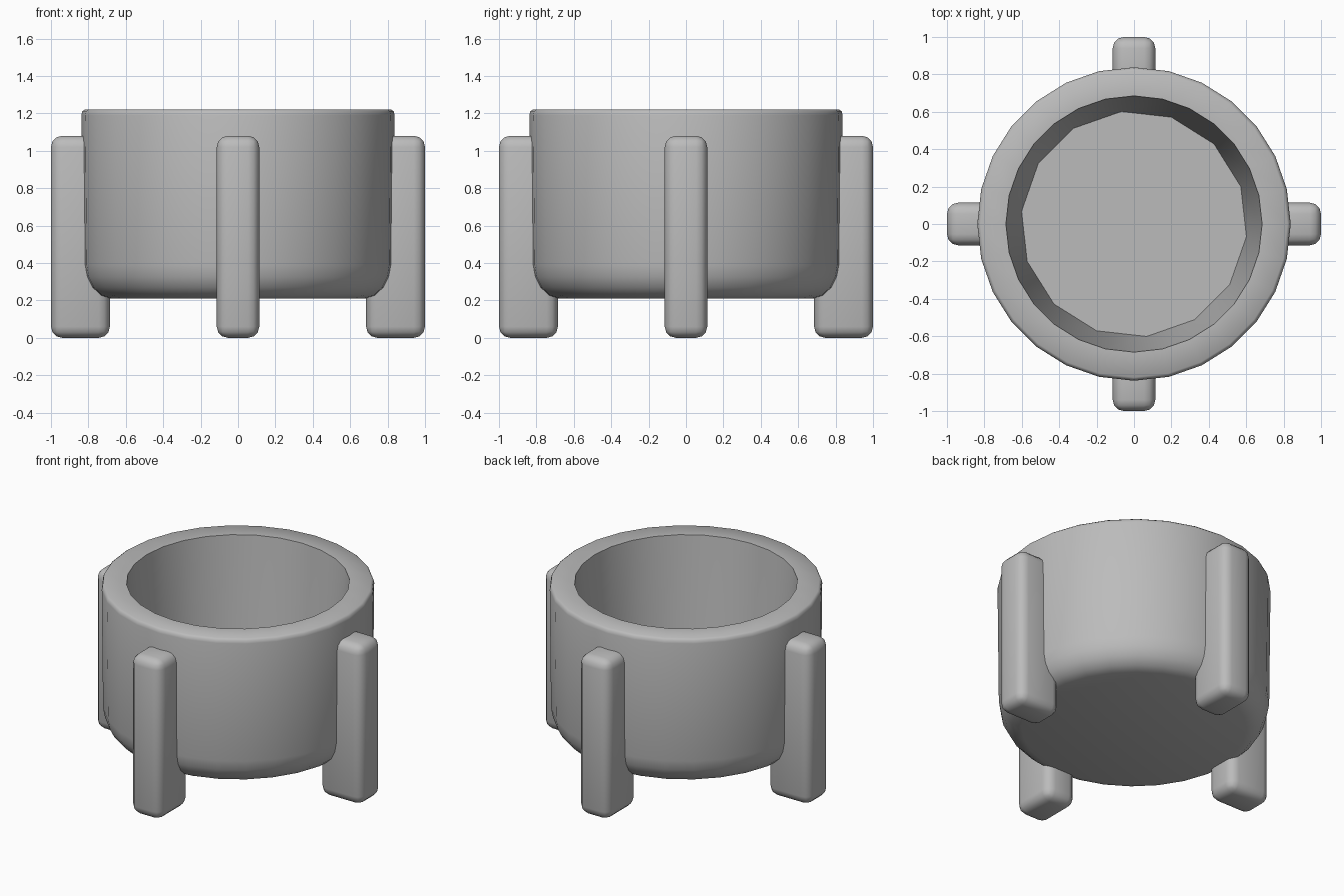
import bpy, bmesh
from math import sin, cos, pi, radians

cube = bpy.data.objects.get("Cube")
if cube:
    bpy.data.objects.remove(cube, do_unlink=True)

# Single grey material
GREY = (0.5, 0.5, 0.5, 1)
grey = bpy.data.materials.new("plain grey")
grey.use_nodes = True
grey.diffuse_color = GREY
grey.node_tree.nodes["Principled BSDF"].inputs["Base Color"].default_value = GREY


def finish(name, bm, angle):
    """Turn a bmesh into a smooth shaded object."""
    bmesh.ops.recalc_face_normals(bm, faces=bm.faces)
    mesh = bpy.data.meshes.new(name)
    bm.to_mesh(mesh)
    bm.free()
    mesh.materials.append(grey)
    obj = bpy.data.objects.new(name, mesh)
    bpy.context.collection.objects.link(obj)
    bpy.ops.object.select_all(action="DESELECT")
    obj.select_set(True)
    bpy.context.view_layer.objects.active = obj
    bpy.ops.object.shade_smooth_by_angle(angle=radians(angle))
    return obj


# Pot: revolved wall with rounded foot, thick rim and tapered cavity
SIDES = 28
STEP = 2 * pi / SIDES
profile = [(0.69, 0.21), (0.745, 0.228), (0.79, 0.27), (0.818, 0.325), (0.83, 0.39),
           (0.838, 1.19), (0.833, 1.21), (0.82, 1.22), (0.685, 1.22)]
bm = bmesh.new()
rings = [[bm.verts.new((r * cos(i * STEP), r * sin(i * STEP), z)) for i in range(SIDES)]
         for r, z in profile]
for low, high in zip(rings, rings[1:]):
    for i in range(SIDES):
        j = (i + 1) % SIDES
        bm.faces.new((low[i], low[j], high[j], high[i]))
bm.faces.new(rings[0])

# Cavity floor has half as many sides as the rim
rim = rings[-1]
floor = [bm.verts.new((0.605 * cos((i + 0.5) * STEP), 0.605 * sin((i + 0.5) * STEP), 0.35))
         for i in range(1, SIDES, 2)]
for k, vert in enumerate(floor):
    a, b, c = (rim[(2 * k + n) % SIDES] for n in (1, 2, 3))
    bm.faces.new((a, b, vert))
    bm.faces.new((b, c, floor[(k + 1) % len(floor)], vert))
bm.faces.new(floor)
finish("pot", bm, 40)

# Four rounded legs set into the wall
for n, side in enumerate(("left", "back", "right", "front")):
    bm = bmesh.new()
    bmesh.ops.create_cube(bm, size=1)
    bmesh.ops.scale(bm, vec=(0.315, 0.228, 1.08), verts=bm.verts)
    bmesh.ops.translate(bm, vec=(0.8425, 0, 0.54), verts=bm.verts)
    bmesh.ops.bevel(bm, geom=bm.edges[:], offset=0.06, segments=3,
                    profile=0.5, affect="EDGES")
    leg = finish(side + "_leg", bm, 40)
    leg.rotation_euler.z = n * pi / 2
